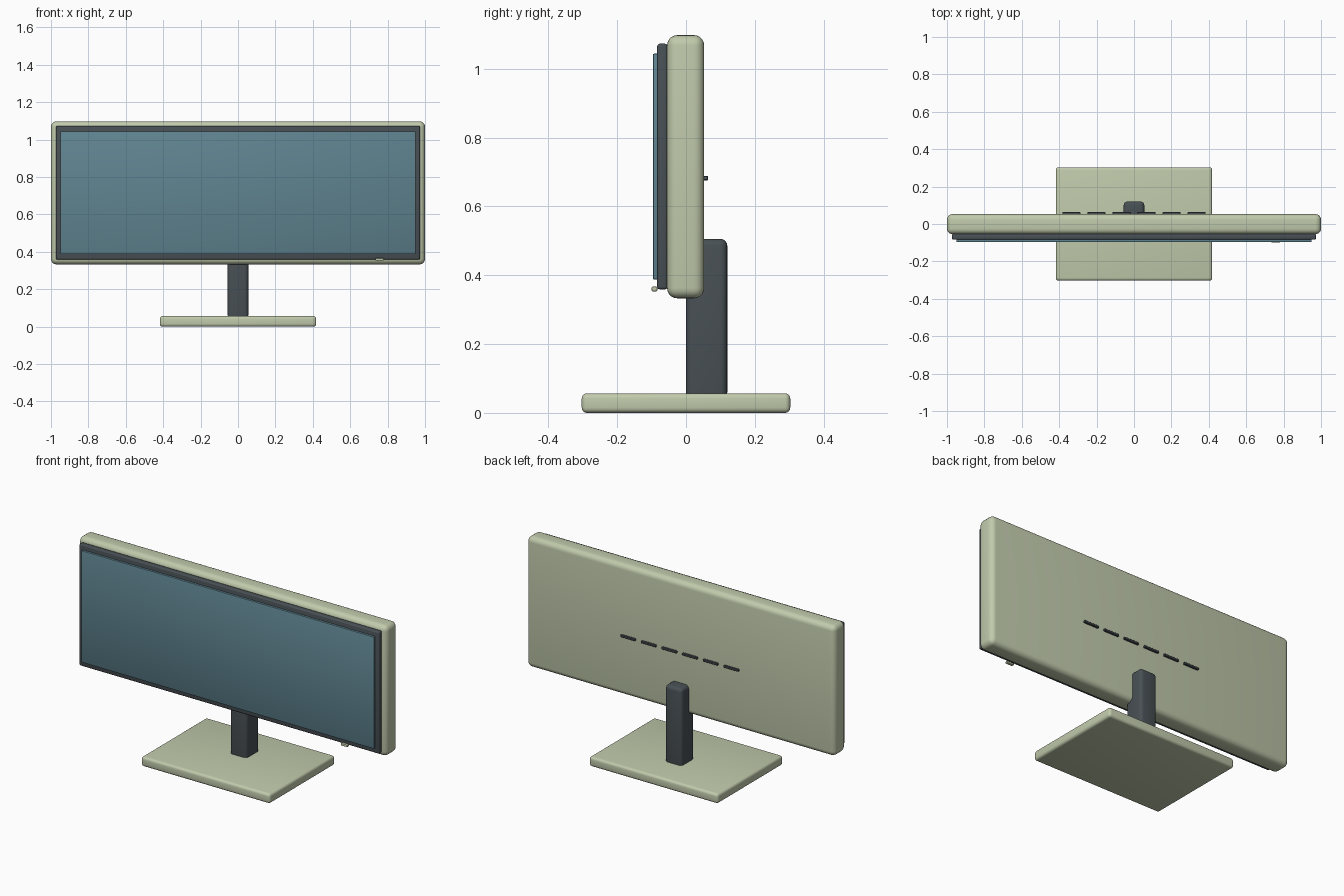
import bpy
import math

if "Cube" in bpy.data.objects:
    bpy.data.objects.remove(bpy.data.objects["Cube"])


def material(name, rgb):
    m = bpy.data.materials.new(name)
    m.diffuse_color = (*rgb, 1)
    m.use_nodes = True
    m.node_tree.nodes["Principled BSDF"].inputs["Base Color"].default_value = m.diffuse_color
    return m


SAGE = material("sage_plastic", (0.53, 0.59, 0.41))
DARK = material("dark_plastic", (0.065, 0.08, 0.09))
GLASS = material("screen_glass", (0.115, 0.23, 0.28))


def box(name, lo, hi, bevel, mat, segments=4):
    """Rounded box spanning the corners lo..hi."""
    size = [b - a for a, b in zip(lo, hi)]
    centre = [(a + b) / 2 for a, b in zip(lo, hi)]
    bpy.ops.mesh.primitive_cube_add(size=1, location=centre)
    ob = bpy.context.object
    ob.name = name
    ob.scale = size
    bpy.ops.object.transform_apply(location=False, rotation=False, scale=True)
    mod = ob.modifiers.new("rounded_edges", "BEVEL")
    mod.width = bevel
    mod.segments = segments
    bpy.ops.object.modifier_apply(modifier=mod.name)
    ob.data.materials.append(mat)
    bpy.ops.object.shade_smooth_by_angle(angle=math.radians(35))
    return ob


# Display: housing, bezel and screen stacked towards the front
box("housing", (-1, -0.055, 0.333), (1, 0.053, 1.098), 0.03, SAGE, 5)
box("bezel", (-0.973, -0.084, 0.359), (0.973, -0.053, 1.073), 0.008, DARK, 3)
box("screen", (-0.949, -0.096, 0.388), (0.949, -0.08, 1.044), 0.003, GLASS, 2)
box("power_button", (0.735, -0.1, 0.353), (0.78, -0.083, 0.367), 0.004, SAGE, 2)

# Stand
box("stand_neck", (-0.055, 0, 0.04), (0.055, 0.12, 0.506), 0.02, DARK)
box("stand_base", (-0.418, -0.303, 0), (0.418, 0.303, 0.057), 0.015, SAGE)

# Row of vent slots on the back
for i in range(6):
    x = (i - 2.5) * 0.134
    box(f"vent_slot_{i + 1}", (x - 0.048, 0.048, 0.676), (x + 0.048, 0.064, 0.689), 0.002, DARK, 1)
